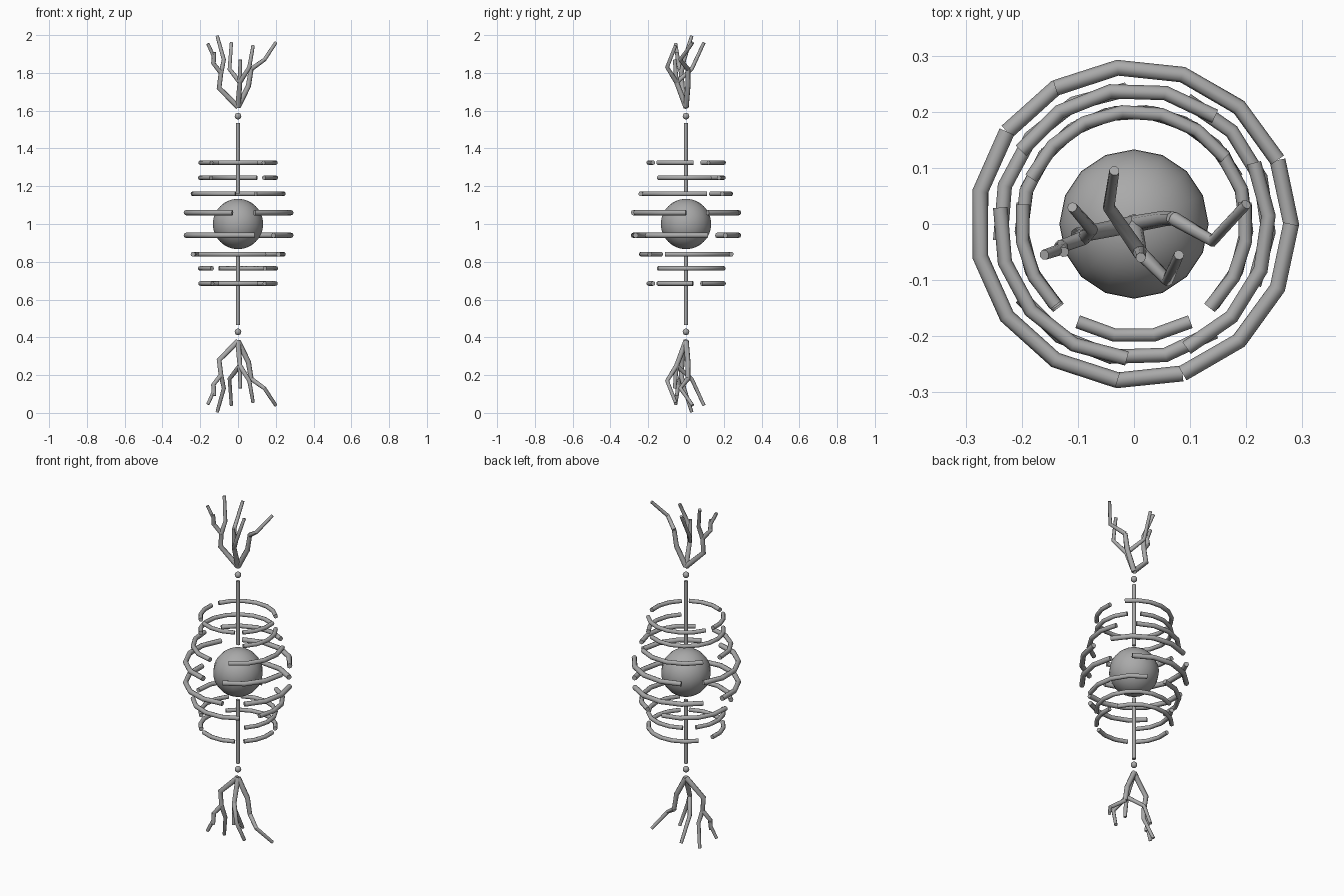
import bpy
from math import sin, cos, radians
from mathutils import Vector

cube = bpy.data.objects.get("Cube")
if cube:
    bpy.data.objects.remove(cube)

grey = bpy.data.materials.new("stone grey")
grey.use_nodes = True
colour = (0.4, 0.4, 0.4, 1)
grey.diffuse_color = colour
grey.node_tree.nodes["Principled BSDF"].inputs["Base Color"].default_value = colour


def finish(obj, name, angle):
    obj.name = name
    obj.data.materials.clear()
    obj.data.materials.append(grey)
    bpy.ops.object.shade_smooth_by_angle(angle=radians(angle))


def tube(name, paths, radius, end_scale=1):
    """Sweep a round section along each path, tapering towards its end."""
    curve = bpy.data.curves.new(name, "CURVE")
    curve.dimensions = "3D"
    curve.bevel_depth = radius
    curve.bevel_resolution = 2
    curve.use_fill_caps = True
    for path in paths:
        spline = curve.splines.new("POLY")
        spline.points.add(len(path) - 1)
        for i, (point, p) in enumerate(zip(spline.points, path)):
            t = i / (len(path) - 1)
            point.co = (*p, 1)
            point.radius = 1 - t + end_scale * t
    obj = bpy.data.objects.new(name, curve)
    bpy.context.collection.objects.link(obj)
    bpy.ops.object.select_all(action="DESELECT")
    obj.select_set(True)
    bpy.context.view_layer.objects.active = obj
    bpy.ops.object.convert(target="MESH")
    finish(bpy.context.object, name, 50)


def ball(name, radius, z, segments, rings):
    bpy.ops.mesh.primitive_uv_sphere_add(segments=segments, ring_count=rings,
                                         radius=radius, location=(0, 0, z))
    finish(bpy.context.object, name, 40)


def ring(name, z, radius, thickness, arcs, step=24):
    """A broken hoop made of straight-sided arcs, given in degrees."""
    paths = []
    for start, end in arcs:
        steps = max(1, round((end - start) / step))
        angles = [radians(start + (end - start) * i / steps) for i in range(steps + 1)]
        paths.append([(radius * cos(a), radius * sin(a), z) for a in angles])
    tube(name, paths, thickness)


def turned(arcs, offset):
    return [(a + offset, b + offset) for a, b in arcs]


def mirrored(arcs):
    return [(180 - b, 180 - a) for a, b in arcs]


# Central globe
ball("globe", 0.133, 1.0, 16, 24)

# Broken hoops, widest around the globe
wide_arcs = [(24, 120), (144, 264), (288, 360)]
middle_arcs = [(25, 119), (145, 239), (265, 359)]
open_arcs = [(60, 225), (313, 400)]
end_arcs = [(36, 156), (170, 226), (240, 300), (312, 371)]
ring("upper_wide_hoop", 1.06, 0.28, 0.0142, wide_arcs)
ring("lower_wide_hoop", 0.94, 0.28, 0.0142, turned(wide_arcs, 24))
ring("upper_middle_hoop", 1.16, 0.24, 0.013, turned(middle_arcs, 28))
ring("lower_middle_hoop", 0.84, 0.24, 0.013, turned(middle_arcs, 68))
ring("upper_open_hoop", 1.245, 0.201, 0.012, open_arcs, 20)
ring("lower_open_hoop", 0.765, 0.201, 0.012, mirrored(open_arcs), 20)
ring("upper_end_hoop", 1.325, 0.201, 0.012, end_arcs, 20)
ring("lower_end_hoop", 0.685, 0.201, 0.012, mirrored(end_arcs), 20)

# Limbs from the fork outwards, as (x, y, height above centre)
base = (0, 0, 0.62)
left_fork = (-0.09, -0.025, 0.8)
front_fork = (0.01, -0.05, 0.75)
right_fork = (0.07, 0.01, 0.82)
limbs = [
    [base, (-0.1, -0.02, 0.72), left_fork],
    [base, front_fork],
    [base, (0.055, 0.01, 0.73), right_fork],
]
twigs = [
    [left_fork, (-0.13, -0.04, 0.85), (-0.13, -0.045, 0.89), (-0.16, -0.055, 0.955)],
    [(-0.13, -0.04, 0.85), (-0.125, -0.05, 0.91)],
    [left_fork, (-0.075, -0.01, 0.87), (-0.11, 0.03, 0.995)],
    [front_fork, (-0.045, 0.03, 0.82), (-0.035, 0.095, 0.96)],
    [front_fork, (0.012, -0.06, 0.87)],
    [front_fork, (0.06, -0.1, 0.83), (0.08, -0.055, 0.945)],
    [right_fork, (0.14, -0.03, 0.87), (0.2, 0.035, 0.96)],
]

# Rod, bead and branching, above and below
for side, up in (("upper", 1), ("lower", -1)):
    def place(paths):
        return [[Vector((x, y, 1 + up * h)) for x, y, h in path] for path in paths]

    tube(side + "_rod", place([[(0, 0, 0.162), (0, 0, 0.535)]]), 0.0108)
    ball(side + "_bead", 0.0175, 1 + up * 0.571, 12, 8)
    tube(side + "_limbs", place(limbs), 0.015, 0.85)
    tube(side + "_twigs", place(twigs), 0.0127, 0.72)
